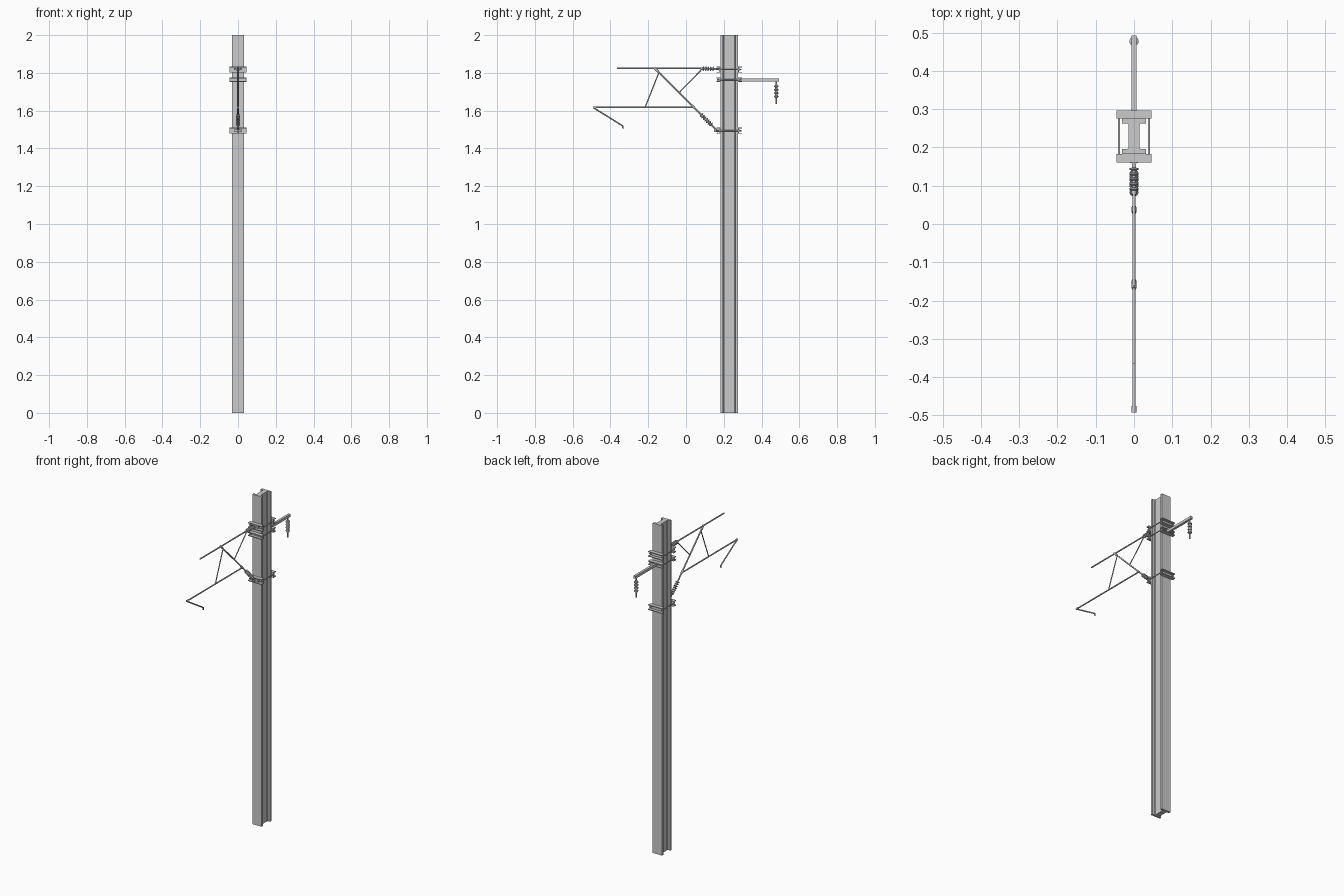
import bpy, bmesh, math
from mathutils import Vector

if "Cube" in bpy.data.objects:
    bpy.data.objects.remove(bpy.data.objects["Cube"])


def finish(name, bm, smooth=False):
    bmesh.ops.recalc_face_normals(bm, faces=bm.faces)
    me = bpy.data.meshes.new(name)
    bm.to_mesh(me)
    bm.free()
    ob = bpy.data.objects.new(name, me)
    bpy.context.collection.objects.link(ob)
    if smooth:
        bpy.ops.object.select_all(action='DESELECT')
        ob.select_set(True)
        bpy.context.view_layer.objects.active = ob
        bpy.ops.object.shade_smooth_by_angle(angle=math.radians(40))
    return ob


def extrude(name, pts, offset):
    """Extrude a closed outline by an offset."""
    bm = bmesh.new()
    face = bm.faces.new([bm.verts.new(p) for p in pts])
    geo = bmesh.ops.extrude_face_region(bm, geom=[face])['geom']
    bmesh.ops.translate(bm, vec=offset,
                        verts=[v for v in geo if isinstance(v, bmesh.types.BMVert)])
    return finish(name, bm)


def lathe(name, a, b, profile, sides=12):
    """Revolve (distance, radius) pairs around the line a-b."""
    a, b = Vector(a), Vector(b)
    d = (b - a).normalized()
    q = d.to_track_quat('Z', 'Y')
    bm = bmesh.new()
    rings = []
    for t, r in profile:
        rings.append([bm.verts.new(a + q @ Vector((
            r * math.cos(2 * math.pi * i / sides),
            r * math.sin(2 * math.pi * i / sides), t))) for i in range(sides)])
    for r0, r1 in zip(rings, rings[1:]):
        for i in range(sides):
            j = (i + 1) % sides
            bm.faces.new((r0[i], r0[j], r1[j], r1[i]))
    bm.faces.new(rings[0])
    bm.faces.new(rings[-1])
    return finish(name, bm, True)


def rod(name, a, b, r=0.004):
    return lathe(name, a, b, [(0, r), ((Vector(b) - Vector(a)).length, r)])


def insulator(name, a, b, discs, r=0.012, core=0.005):
    length = (Vector(b) - Vector(a)).length
    step = length / discs
    prof = [(0, core)]
    for i in range(discs):
        t = i * step
        prof += [(t + step * .2, core), (t + step * .35, r),
                 (t + step * .65, r), (t + step * .8, core)]
    prof.append((length, core))
    return lathe(name, a, b, prof, 16)


# Rolled steel mast: I section with thick web
YC, HW, HD, FT, WT = 0.229, 0.031, 0.046, 0.013, 0.014
quarter = [(HW, HD), (HW, HD - FT), (WT + .003, HD - FT), (WT, HD - FT - .004)]
half = quarter + [(x, -y) for x, y in reversed(quarter)]
outline = half + [(-x, y) for x, y in reversed(half)]
extrude("mast", [(x, YC + y, 0) for x, y in outline], (0, 0, 2))

# Clamps: a pair of outward channels joined by two tie rods
for n, (z, h) in {"upper": (1.817, .016), "middle": (1.764, .012),
                  "lower": (1.494, .016)}.items():
    for side, s in (("front", -1), ("back", 1)):
        t, depth = .005, .022
        c = [(0, -h), (depth, -h), (depth, -h + t), (t, -h + t),
             (t, h - t), (depth, h - t), (depth, h), (0, h)]
        extrude(f"{n}_clamp_{side}",
                [(-.046, YC + s * (HD + y), z + dz) for y, dz in c], (.092, 0, 0))
    for x in (-.039, .039):
        rod(f"{n}_tie_rod", (x, YC - .064, z), (x, YC + .064, z), .003)
        for s in (-1, 1):
            lathe(f"{n}_nut", (x, YC + s * .051, z), (x, YC + s * .057, z),
                  [(0, .006), (.006, .006)], 6)

# Hinge lugs on the front clamps
for n, z in (("upper", 1.820), ("lower", 1.494)):
    extrude(f"{n}_hinge_lug",
            [(-.02, .178, z - .006), (.02, .178, z - .006), (.02, .163, z - .006),
             (.005, .158, z - .006), (.005, .148, z - .006),
             (-.005, .148, z - .006), (-.005, .158, z - .006),
             (-.02, .163, z - .006)], (0, 0, .012))

# Cantilever tubes, all in the x = 0 plane
tubes = {
    "top_tube": ((-.365, 1.824), (.082, 1.824), .004),
    "top_insulator_pin": ((.08, 1.822), (.17, 1.82), .004),
    "bracket_tube": ((-.163, 1.822), (.172, 1.487), .0042),
    "registration_tube": ((-.49, 1.617), (.035, 1.617), .004),
    "steady_arm": ((-.487, 1.614), (-.333, 1.518), .0038),
    "steady_arm_clip": ((-.336, 1.521), (-.333, 1.506), .004),
    "outer_strut": ((-.143, 1.803), (-.217, 1.617), .003),
    "inner_strut": ((.085, 1.82), (-.037, 1.695), .003),
}
for n, (a, b, r) in tubes.items():
    rod(n, (0, *a), (0, *b), r)

# Tube joint collars
for n, a, b in (("outer_joint", (-.168, 1.827), (-.148, 1.807)),
                ("inner_joint", (.03, 1.629), (.044, 1.615)),
                ("arm_joint", (-.492, 1.617), (-.476, 1.617)),
                ("top_joint", (.078, 1.824), (.09, 1.823))):
    rod(n, (0, *a), (0, *b), .006)

# Cantilever insulators
insulator("top_insulator", (0, .085, 1.823), (0, .15, 1.821), 5)
insulator("bracket_insulator", (0, .078, 1.581), (0, .136, 1.523), 7, .0115, .006)

# Feeder arm behind the mast with its hanging insulator
extrude("feeder_arm", [(-.007, .27, 1.755), (.007, .27, 1.755),
                       (.007, .27, 1.771), (-.007, .27, 1.771)], (0, .223, 0))
insulator("feeder_insulator", (0, .478, 1.738), (0, .478, 1.666), 4, .012, .007)
rod("feeder_hanger", (0, .478, 1.757), (0, .478, 1.635), .004)
